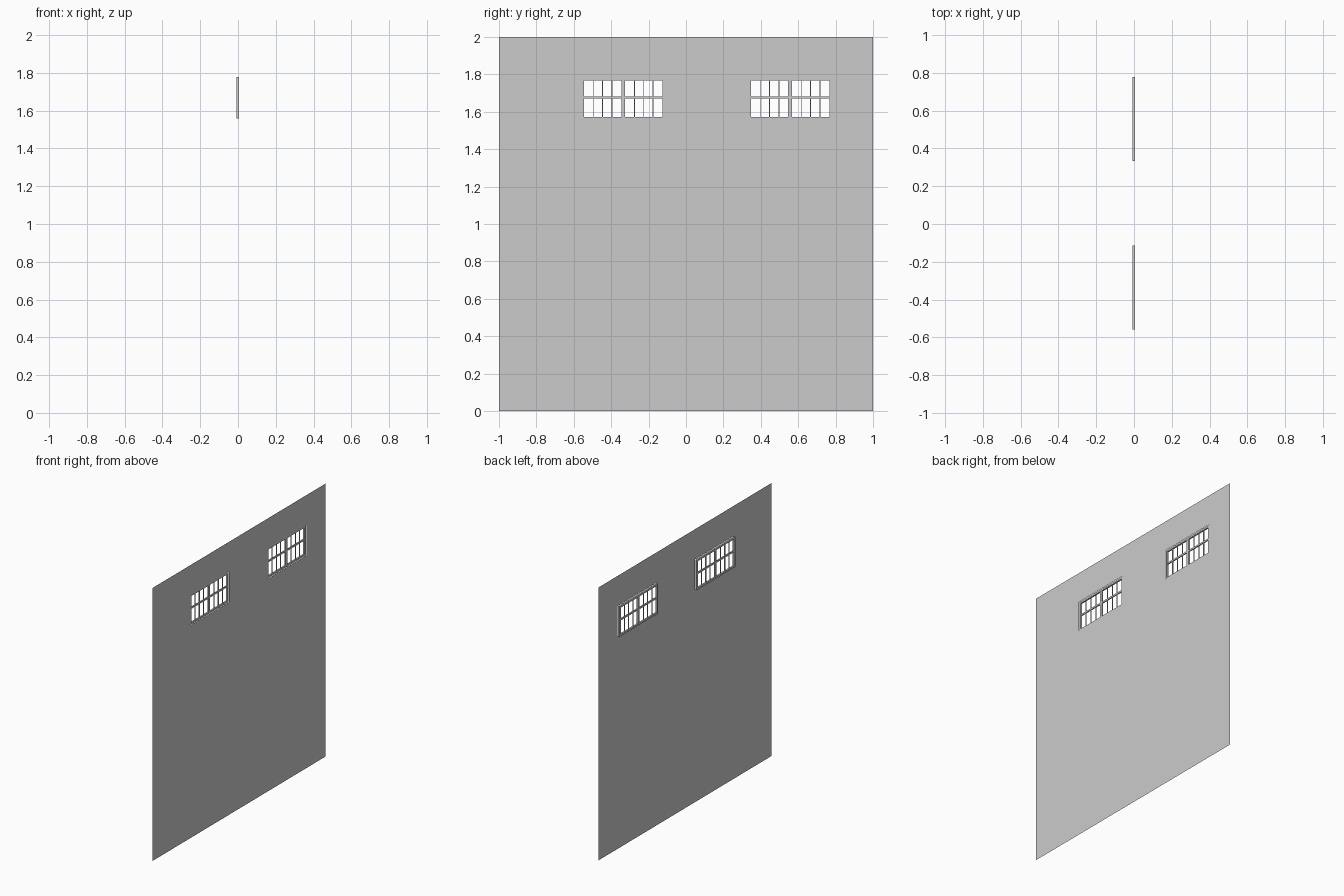
import bpy, bmesh

if "Cube" in bpy.data.objects:
    bpy.data.objects.remove(bpy.data.objects["Cube"])

WALL_X = 0.008                 # wall sheet; frames sit recessed behind it
XB, XF = -0.008, 0.004         # frame back and front
Z0, Z1 = 1.558, 1.779          # window bottom and top
WINDOWS = [(-0.559, -0.113), (0.334, 0.779)]


def add_object(name, bm):
    mesh = bpy.data.meshes.new(name)
    bm.to_mesh(mesh)
    bm.free()
    obj = bpy.data.objects.new(name, mesh)
    bpy.context.collection.objects.link(obj)
    return obj


def box(bm, y0, y1, z0, z1, x0=XB, x1=XF):
    verts = bmesh.ops.create_cube(bm, size=1)["verts"]
    for v in verts:
        v.co.x = (x0 + x1) / 2 + v.co.x * (x1 - x0)
        v.co.y = (y0 + y1) / 2 + v.co.y * (y1 - y0)
        v.co.z = (z0 + z1) / 2 + v.co.z * (z1 - z0)


# Wall: a single sheet gridded around the two window openings
ys = [-1, *WINDOWS[0], *WINDOWS[1], 1]
zs = [0, Z0, Z1, 2]
bm = bmesh.new()
grid = [[bm.verts.new((WALL_X, y, z)) for z in zs] for y in ys]
for i in range(len(ys) - 1):
    for j in range(len(zs) - 1):
        if j == 1 and i in (1, 3):
            continue
        bm.faces.new((grid[i][j], grid[i + 1][j], grid[i + 1][j + 1], grid[i][j + 1]))
add_object("wall", bm)

# Windows: outer frame, centre post, cross rail and thin glazing bars
F = 0.013
for n, (a, b) in enumerate(WINDOWS):
    mid, zm = (a + b) / 2, (Z0 + Z1) / 2 + 0.008
    bm = bmesh.new()
    box(bm, a, b, Z0, Z0 + F)
    box(bm, a, b, Z1 - F, Z1)
    box(bm, a, a + F, Z0 + F, Z1 - F)
    box(bm, b - F, b, Z0 + F, Z1 - F)
    add_object(f"window_frame_{n + 1}", bm)

    bm = bmesh.new()
    box(bm, mid - 0.01, mid + 0.01, Z0 + F, Z1 - F, -0.007, 0.003)
    for lo, hi in ((a + F, mid - 0.01), (mid + 0.01, b - F)):
        box(bm, lo, hi, zm - 0.006, zm + 0.006, -0.006, 0.002)
        for k in (1, 2, 3):
            y = lo + (hi - lo) * k / 4
            box(bm, y - 0.002, y + 0.002, Z0 + F, Z1 - F, -0.005, 0.001)
    add_object(f"window_bars_{n + 1}", bm)
